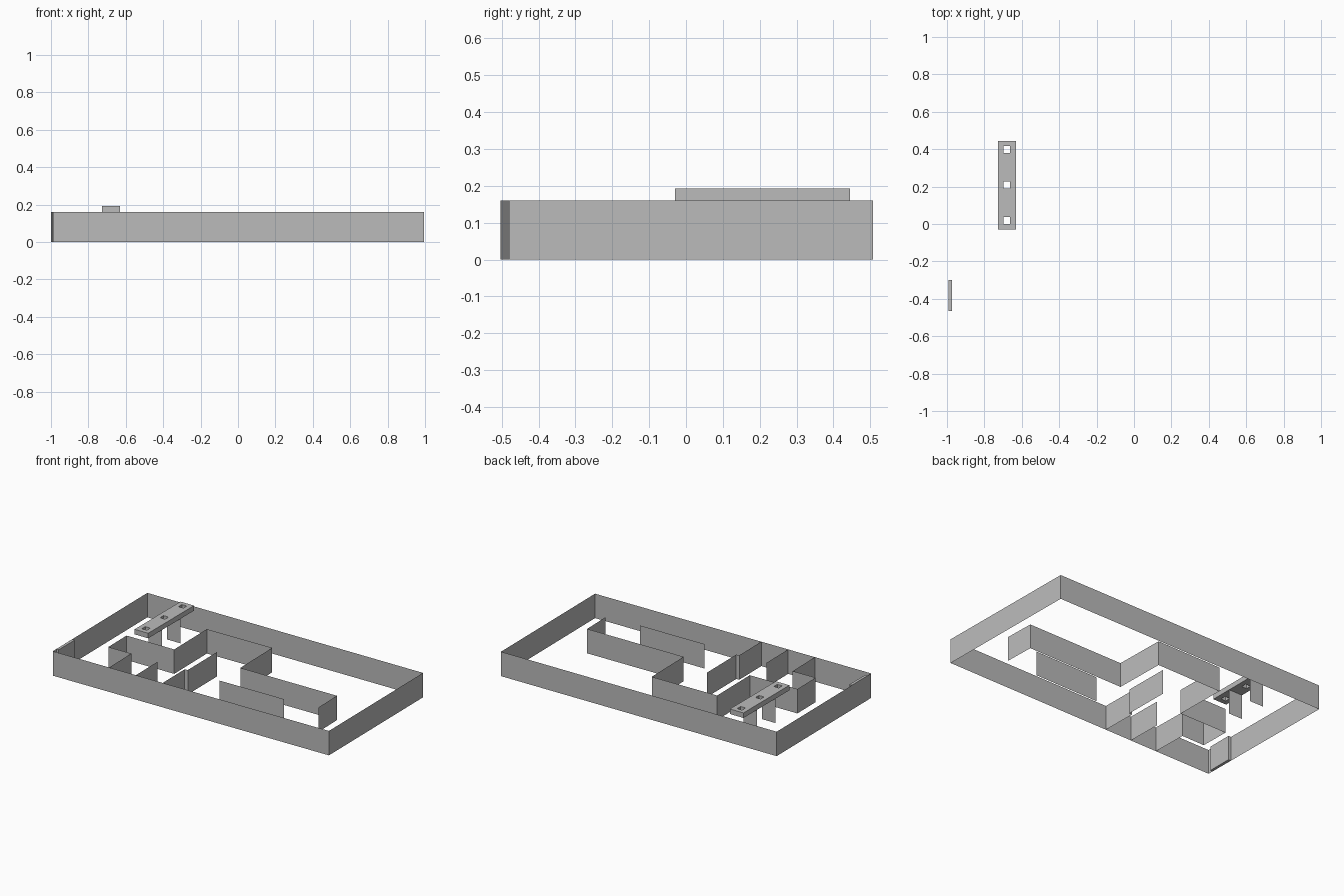
import bpy
import bmesh
from mathutils import Vector

if "Cube" in bpy.data.objects:
    bpy.data.objects.remove(bpy.data.objects["Cube"], do_unlink=True)

WALL_H = 0.16
SLAB_TOP = 0.193

grey = bpy.data.materials.new("plain grey")
grey.use_nodes = True
grey.diffuse_color = (0.5, 0.5, 0.5, 1)
grey.node_tree.nodes["Principled BSDF"].inputs["Base Color"].default_value = (0.5, 0.5, 0.5, 1)


def finish(name, bm):
    mesh = bpy.data.meshes.new(name)
    bm.to_mesh(mesh)
    bm.free()
    mesh.materials.append(grey)
    obj = bpy.data.objects.new(name, mesh)
    bpy.context.collection.objects.link(obj)
    return obj


def wall(name, path, closed=False):
    """Raise a thin upright sheet along a floor path."""
    bm = bmesh.new()
    verts = [bm.verts.new((x, y, 0)) for x, y in path]
    pairs = list(zip(verts, verts[1:]))
    if closed:
        pairs.append((verts[-1], verts[0]))
    edges = [bm.edges.new(p) for p in pairs]
    raised = bmesh.ops.extrude_edge_only(bm, edges=edges)["geom"]
    top = [v for v in raised if isinstance(v, bmesh.types.BMVert)]
    bmesh.ops.translate(bm, verts=top, vec=(0, 0, WALL_H))
    return finish(name, bm)


# Outer enclosure, slightly skewed
wall("outer_wall", [(-0.99, -0.503), (0.995, -0.48), (0.985, 0.508), (-1.0, 0.49)], True)

# Inner partitions
wall("main_partition", [(-0.585, -0.497), (-0.59, -0.262), (-0.754, -0.265), (-0.757, -0.072),
                        (-0.414, -0.069), (-0.419, 0.276), (0.05, 0.283), (0.056, -0.056),
                        (0.75, -0.048), (0.755, -0.246)])
wall("short_partition", [(-0.393, -0.496), (-0.396, -0.265)])
wall("stepped_partition", [(-0.2, -0.494), (-0.203, -0.262), (-0.182, -0.26), (-0.185, 0.045)])
wall("free_partition", [(0.056, -0.273), (0.519, -0.267)])

# Narrow box against the side wall
bm = bmesh.new()
bmesh.ops.create_cube(bm)
bmesh.ops.scale(bm, verts=bm.verts, vec=(0.018, 0.165, WALL_H))
bmesh.ops.translate(bm, verts=bm.verts, vec=(-0.982, -0.383, WALL_H / 2))
finish("wall_box", bm)

# Raised counter with three square holes, on two upright plates
x0, x1, y0, y1 = -0.728, -0.63, -0.03, 0.445
hole_rows = [0.019, 0.208, 0.398]
half = 0.018
xs = [x0, -0.68 - half, -0.68 + half, x1]
ys = [y0] + [y + s * half for y in hole_rows for s in (-1, 1)] + [y1]
bm = bmesh.new()
grid = [[bm.verts.new((x, y, WALL_H)) for x in xs] for y in ys]
for j in range(len(ys) - 1):
    for i in range(len(xs) - 1):
        if i == 1 and j % 2 == 1:
            continue
        bm.faces.new((grid[j][i], grid[j][i + 1], grid[j + 1][i + 1], grid[j + 1][i]))
counter = finish("counter_top", bm)
solid = counter.modifiers.new("thickness", 'SOLIDIFY')
solid.thickness = SLAB_TOP - WALL_H
solid.offset = 1

for n, (a, b) in enumerate(zip(hole_rows, hole_rows[1:])):
    mid = (a + b) / 2
    wall(f"counter_leg_{n + 1}", [(x0, mid), (x1, mid)])
